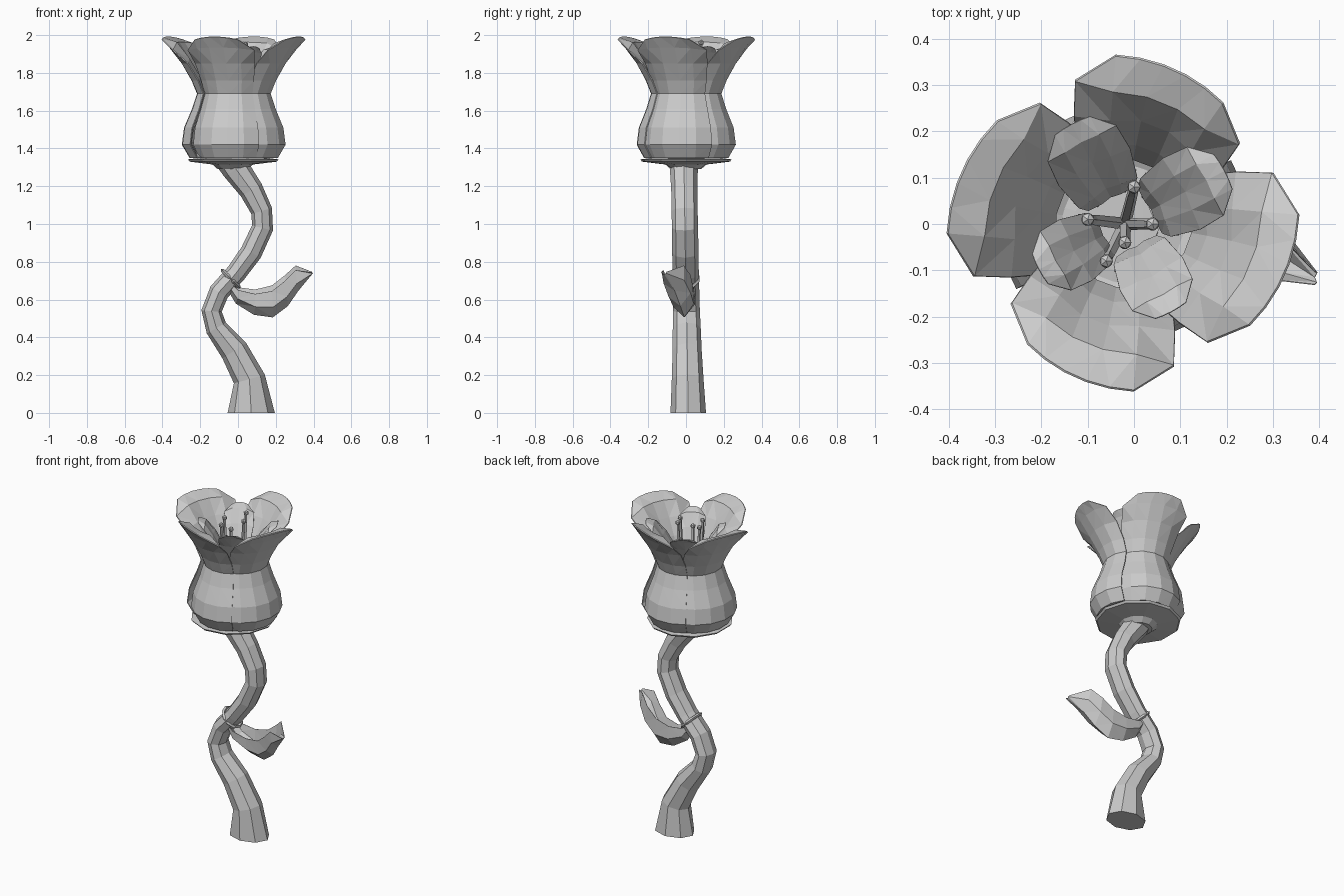
import bpy
import math
from mathutils import Vector

if "Cube" in bpy.data.objects:
    bpy.data.objects.remove(bpy.data.objects["Cube"], do_unlink=True)

CENTRE = Vector((-0.02, 0, 0))


def make_object(name, verts, faces):
    mesh = bpy.data.meshes.new(name)
    mesh.from_pydata(verts, [], faces)
    mesh.update()
    obj = bpy.data.objects.new(name, mesh)
    bpy.context.collection.objects.link(obj)
    return obj


def skin(name, rows, closed=False):
    """Join equal rows of points; closed rows make a capped tube."""
    n = len(rows[0])
    verts = [p for row in rows for p in row]
    faces = []
    for i in range(len(rows) - 1):
        for j in range(n if closed else n - 1):
            k = (j + 1) % n
            faces.append((i * n + j, i * n + k, (i + 1) * n + k, (i + 1) * n + j))
    if closed:
        faces.append(tuple(reversed(range(n))))
        faces.append(tuple(range(len(verts) - n, len(verts))))
    return make_object(name, verts, faces)


def thicken(obj, columns, amount, offset):
    """Solidify a sheet so that it is full in the middle and thin at the rim."""
    count = len(obj.data.vertices)
    body = obj.vertex_groups.new(name="body")
    for v in range(count):
        on_rim = v % columns in (0, columns - 1) or v < columns or v >= count - columns
        body.add([v], 0.1 if on_rim else 1.0, 'REPLACE')
    mod = obj.modifiers.new("thickness", 'SOLIDIFY')
    mod.thickness = amount
    mod.offset = offset
    mod.vertex_group = "body"
    tri = obj.modifiers.new("facets", 'TRIANGULATE')
    tri.quad_method = 'SHORTEST_DIAGONAL'


def tube(name, path, sides):
    """Rings square to a path of (point, radius across, radius deep)."""
    rows = []
    for i, (p, across, deep) in enumerate(path):
        a = path[max(i - 1, 0)][0]
        b = path[min(i + 1, len(path) - 1)][0]
        tangent = (b - a).normalized()
        if i == 0:
            tangent = Vector((0, 0, 1))
        u = Vector((0, 1, 0)).cross(tangent).normalized()
        v = tangent.cross(u)
        ring = [2 * math.pi * j / sides for j in range(sides)]
        rows.append([p + u * across * math.cos(t) + v * deep * math.sin(t) for t in ring])
    return skin(name, rows, closed=True)


def petal(name, profile, direction, scale, columns, lean, valley, tip_drop, thickness):
    """Polar petal; profile rows are (radius, height, half angle)."""
    rows = []
    for i, (r, z, half) in enumerate(profile):
        at_tip = i >= len(profile) - 2
        row = []
        for j in range(columns):
            s = 2 * j / (columns - 1) - 1
            t = math.radians(direction + s * half)
            rad = r * scale * (1 + lean * s - (0 if at_tip else valley * s * s))
            drop = tip_drop * s * s if at_tip else 0
            row.append(CENTRE + Vector((rad * math.cos(t), rad * math.sin(t), z - drop)))
        rows.append(row)
    thicken(skin(name, rows), columns, thickness, -1)


# Winding stem, flared at the foot
stem = [(0.07, 0.01, 0.125, 0.094), (0.06, 0.18, 0.085, 0.084), (-0.02, 0.33, 0.075, 0.077),
        (-0.115, 0.45, 0.058, 0.074), (-0.14, 0.54, 0.054, 0.071), (-0.1, 0.64, 0.054, 0.07),
        (-0.01, 0.74, 0.054, 0.069), (0.07, 0.85, 0.058, 0.07), (0.13, 0.98, 0.057, 0.069),
        (0.125, 1.07, 0.057, 0.069), (0.07, 1.18, 0.064, 0.069), (-0.01, 1.29, 0.074, 0.074),
        (-0.03, 1.34, 0.09, 0.08)]
foot = tube("stem", [(Vector((x, 0.012 - 0.018 * z, z)), a, d) for x, z, a, d in stem], 8)
for v in foot.data.vertices[:8]:
    v.co.z = 0

# Calyx disc under the bloom
calyx = [(0.08, 1.29), (0.11, 1.315), (0.235, 1.33), (0.245, 1.342), (0.1, 1.36)]
tube("calyx", [(Vector((-0.03, 0, z)), r, r) for r, z in calyx], 11)

# Outer and inner whorls of petals
outer = [(0.12, 1.345, 50), (0.235, 1.35, 50), (0.276, 1.42, 49), (0.264, 1.51, 49),
         (0.222, 1.61, 50), (0.196, 1.69, 50), (0.225, 1.76, 48), (0.277, 1.85, 43),
         (0.33, 1.935, 37), (0.367, 1.99, 21)]
inner = [(0.07, 1.42, 30), (0.12, 1.52, 40), (0.085, 1.66, 42), (0.105, 1.74, 43),
         (0.165, 1.84, 32), (0.215, 1.91, 23), (0.245, 1.94, 10)]
whorl = [("back", 0.96, 1.0), ("left_side", 1.01, 0.86), ("front", 0.95, 0.88), ("right_side", 0.99, 1.0)]
for i, (label, outer_scale, inner_scale) in enumerate(whorl):
    petal("outer_petal_" + label, outer, 72 + 90 * i, outer_scale, 6, 0.04, 0.06, 0.015, 0.05)
    petal("inner_petal_" + label, inner, 118 + 90 * i, inner_scale, 5, 0, 0, 0.01, 0.02)

# Stamens with round anthers
tips = [(0.0, 0.08, 1.96), (0.04, 0.0, 1.95), (-0.06, -0.08, 1.93), (-0.1, 0.01, 1.93), (-0.02, -0.04, 1.9)]
for i, tip in enumerate(tips):
    end = Vector(tip)
    base = Vector((-0.02, 0, 1.4))
    bend = base.lerp(end, 0.6) + Vector((end.x + 0.02, end.y, 0)) * 0.25
    tube(f"stamen_{i + 1}", [(base, 0.014, 0.014), (bend, 0.012, 0.012), (end, 0.008, 0.008)], 5)
    bpy.ops.mesh.primitive_ico_sphere_add(subdivisions=1, radius=0.016, location=end)
    bpy.context.object.name = f"anther_{i + 1}"

# Folded leaf: keel x, y, z, half width, edge rise
leaf = [(-0.07, 0, 0.68, 0.055, 0.06), (0.0, 0, 0.595, 0.05, 0.07), (0.09, 0, 0.538, 0.05, 0.115),
        (0.18, -0.01, 0.525, 0.055, 0.15), (0.25, -0.03, 0.58, 0.065, 0.15),
        (0.305, -0.06, 0.66, 0.06, 0.12), (0.39, -0.115, 0.735, 0.015, 0.012)]
rows = []
for x, y, z, w, rise in leaf:
    rows.append([Vector((x, y - w, z + 0.8 * rise)), Vector((x + 0.005, y - w * 0.7, z + 0.3 * rise)),
                 Vector((x, y, z)), Vector((x + 0.005, y + w * 0.6, z + 0.4 * rise)),
                 Vector((x, y + w * 0.8, z + rise))])
thicken(skin("leaf", rows), 5, 0.02, 1)

# Collar where the leaf wraps the stem
bpy.ops.mesh.primitive_torus_add(major_segments=10, minor_segments=4, major_radius=0.064,
                                 minor_radius=0.01, location=(-0.038, 0, 0.71),
                                 rotation=(0, math.radians(45), 0))
bpy.context.object.name = "leaf_collar"
